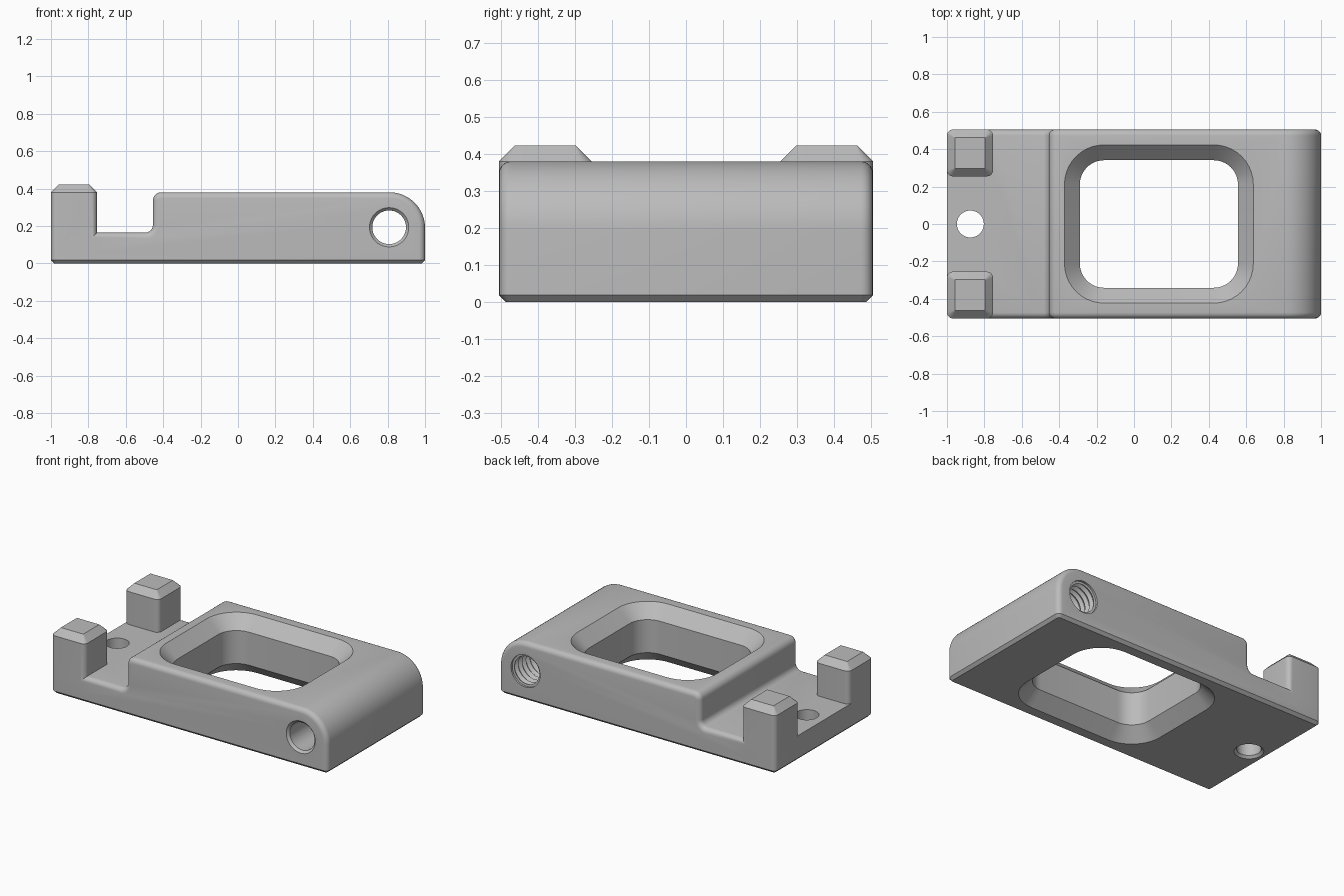
import bpy, bmesh, math
from mathutils import Vector

if "Cube" in bpy.data.objects:
    bpy.data.objects.remove(bpy.data.objects["Cube"], do_unlink=True)

HALF = 0.505      # half width of the bracket
TOP = 0.38        # height of the main block
FLOOR = 0.165     # height of the recessed floor
EDGE = 0.032      # edge rounding

grey = bpy.data.materials.new("machined grey")
grey.use_nodes = True
colour = (0.5, 0.5, 0.5, 1)
grey.diffuse_color = colour
grey.node_tree.nodes["Principled BSDF"].inputs["Base Color"].default_value = colour


def to_object(bm, name, helper=False):
    bmesh.ops.recalc_face_normals(bm, faces=bm.faces)
    mesh = bpy.data.meshes.new(name)
    bm.to_mesh(mesh)
    bm.free()
    obj = bpy.data.objects.new(name, mesh)
    bpy.context.collection.objects.link(obj)
    mesh.materials.append(grey)
    obj.hide_render = helper
    return obj


def arc(cx, cz, r, start, end, n):
    angles = [math.radians(start + (end - start) * i / n) for i in range(n + 1)]
    return [(cx + r * math.cos(a), cz + r * math.sin(a)) for a in angles]


def loft(rings, name):
    """Closed skin through rings of points, capped at both ends."""
    bm = bmesh.new()
    loops = [[bm.verts.new(p) for p in ring] for ring in rings]
    for a, b in zip(loops, loops[1:]):
        for i in range(len(a)):
            j = (i + 1) % len(a)
            bm.faces.new((a[i], a[j], b[j], b[i]))
    bm.faces.new(loops[0])
    bm.faces.new(loops[-1])
    return to_object(bm, name, helper=True)


def round_rect(cx, cy, hx, hy, r):
    pts = []
    for k, (sx, sy) in enumerate([(1, 1), (-1, 1), (-1, -1), (1, -1)]):
        pts += arc(cx + sx * (hx - r), cy + sy * (hy - r), r, 90 * k, 90 * k + 90, 10)
    return pts


def apply_boolean(target, other, operation):
    mod = target.modifiers.new(operation.lower(), "BOOLEAN")
    mod.operation = operation
    mod.solver = "EXACT"
    mod.object = other
    bpy.context.view_layer.objects.active = target
    bpy.ops.object.modifier_apply(modifier=mod.name)
    bpy.data.objects.remove(other, do_unlink=True)


# Stepped side profile, extruded across the width
profile = [(-1, 0), (1, 0)]
profile += arc(0.81, TOP - 0.19, 0.19, 0, 90, 16)
profile += arc(-0.41, TOP - 0.045, 0.045, 90, 180, 6)
profile += arc(-0.495, FLOOR + 0.04, 0.04, 0, -90, 6)
profile += [(-1, FLOOR)]
bm = bmesh.new()
side = bm.faces.new([bm.verts.new((x, -HALF, z)) for x, z in profile])
grown = bmesh.ops.extrude_face_region(bm, geom=[side])["geom"]
bmesh.ops.translate(bm, verts=[g for g in grown if isinstance(g, bmesh.types.BMVert)],
                    vec=(0, 2 * HALF, 0))
bmesh.ops.recalc_face_normals(bm, faces=bm.faces)


def on_rim(e):
    a, b = (v.co for v in e.verts)
    return abs(a.y - b.y) < 1e-4 and max(a.z, b.z) > 0.001


# Rounded side rims, then a flat chamfer around the underside
bmesh.ops.bevel(bm, geom=[e for e in bm.edges if on_rim(e)], offset=EDGE,
                segments=5, profile=0.5, affect="EDGES")
bmesh.ops.bevel(bm, geom=[e for e in bm.edges if all(abs(v.co.z) < 1e-4 for v in e.verts)],
                offset=0.018, segments=1, profile=0.5, affect="EDGES")
bracket = to_object(bm, "bracket_body")

# Two upright posts with chamfered tops
for s in (-1, 1):
    rings = []
    for z, inset in ((0.06, 0), (TOP, 0), (0.422, 0.042)):
        outline = round_rect(-0.877, s * 0.38, 0.123 - inset, 0.125 - inset,
                             EDGE if inset == 0 else 0.002)
        rings.append([(x, y, z) for x, y in outline])
    apply_boolean(bracket, loft(rings, "post"), "UNION")

# Large window, chamfered above and below
rings = []
for z, grow in ((-0.02, 0.102), (0.082, 0), (TOP - 0.082, 0), (TOP + 0.02, 0.102)):
    rings.append([(x, y, z) for x, y in
                  round_rect(0.133, 0, 0.423 + grow, 0.341 + grow, 0.13 + grow)])
apply_boolean(bracket, loft(rings, "window_cutter"), "DIFFERENCE")


def round_cutter(steps, place, name, n=40):
    """Turned cutter: steps are (distance along axis, radius)."""
    rings = [[place(r * math.cos(math.tau * i / n), r * math.sin(math.tau * i / n), d)
              for i in range(n)] for d, r in steps]
    return loft(rings, name)


# Small mounting hole, countersunk from below
steps = [(-0.02, 0.107), (0.015, 0.072), (0.3, 0.072)]
apply_boolean(bracket, round_cutter(steps, lambda a, b, d: Vector((a - 0.875, b, d)),
                                    "mounting_hole_cutter"), "DIFFERENCE")

# Cross hole: smooth at the front, threaded at the back
steps = [(-HALF - 0.02, 0.125), (-HALF + 0.015, 0.09)]
pitch, start = 0.04, 0.01
for i in range(12):
    d = start + i * pitch
    steps += [(d, 0.09), (d + 0.018, 0.107), (d + 0.022, 0.107)]
steps += [(HALF - 0.015, 0.09), (HALF - 0.013, 0.105), (HALF + 0.02, 0.105)]
apply_boolean(bracket, round_cutter(steps, lambda a, b, d: Vector((a + 0.808, d, b + 0.193)),
                                    "cross_hole_cutter"), "DIFFERENCE")

# Smooth the curves, keep the hard edges
bpy.ops.object.select_all(action="DESELECT")
bracket.select_set(True)
bpy.context.view_layer.objects.active = bracket
bpy.ops.object.shade_smooth_by_angle(angle=math.radians(28))
